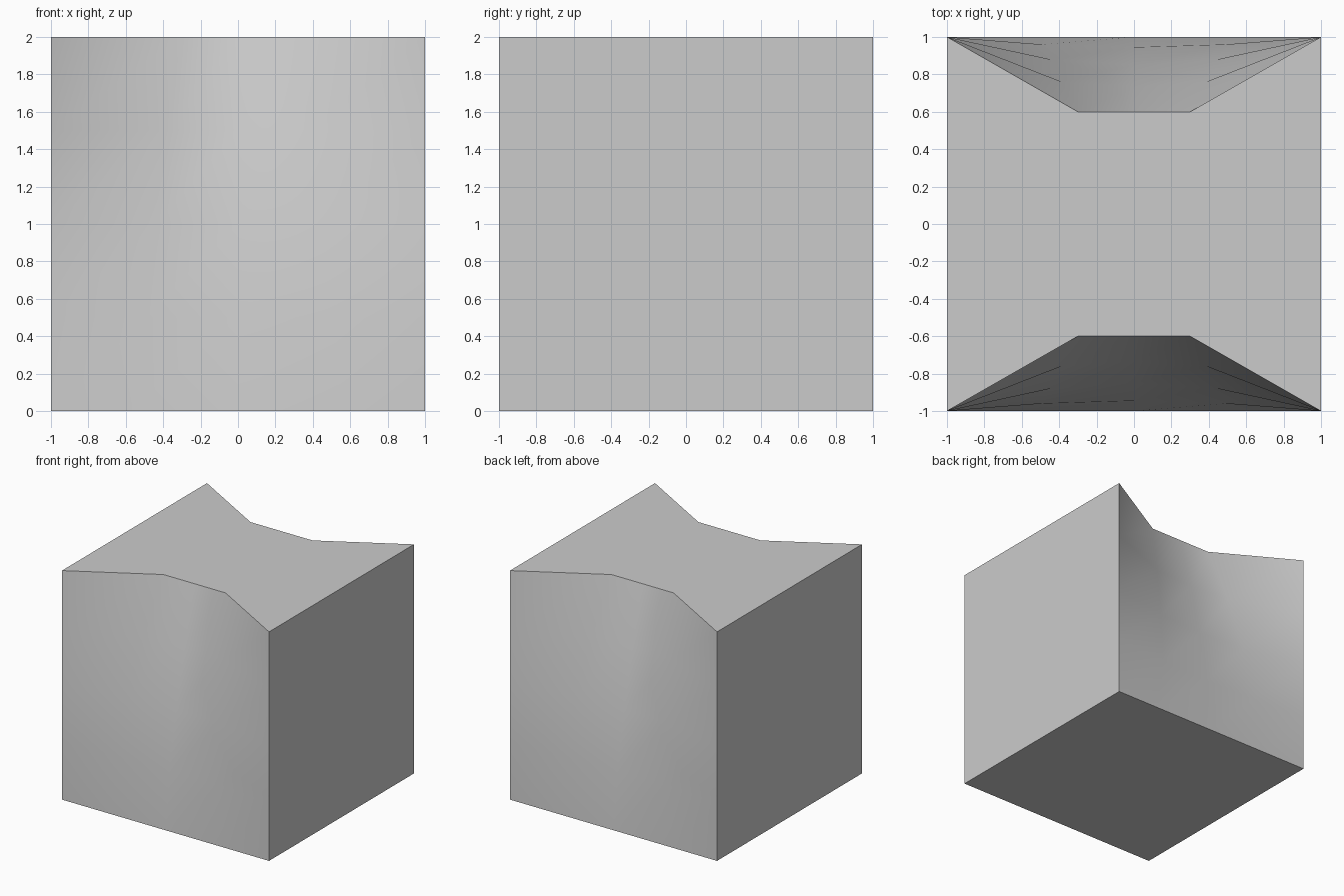
import bpy
import bmesh
import math

if "Cube" in bpy.data.objects:
    bpy.data.objects.remove(bpy.data.objects["Cube"])

# Height, pinch depth, half-width of the waist and depth at the middle
LEVELS = [
    (0.0, 0.0, 0.58, 0.0),
    (0.5, 0.04, 0.49, 0.055),
    (1.0, 0.12, 0.445, 0.15),
    (1.5, 0.24, 0.386, 0.265),
    (2.0, 0.40, 0.30, 0.40),
]


def section(z, depth, w, mid):
    """Square outline whose front and back are pinched inwards."""
    y = 1 - depth
    half = [(-1, -1), (-w, -y), (0, mid - 1), (w, -y), (1, -1)]
    return [(px, py, z) for px, py in half + [(-px, -py) for px, py in half]]


# Loft the sections into one closed block
bm = bmesh.new()
rings = [[bm.verts.new(p) for p in section(*level)] for level in LEVELS]
for low, high in zip(rings, rings[1:]):
    for i in range(10):
        j = (i + 1) % 10
        bm.faces.new((low[i], low[j], high[j], high[i]))
bm.faces.new(rings[-1])
bm.faces.new(rings[0][::-1])
bmesh.ops.recalc_face_normals(bm, faces=bm.faces)

mesh = bpy.data.meshes.new("pinched_block")
bm.to_mesh(mesh)
bm.free()
block = bpy.data.objects.new("pinched_block", mesh)
bpy.context.collection.objects.link(block)

# Plain grey surface
grey = bpy.data.materials.new("light_grey")
grey.diffuse_color = (0.6, 0.6, 0.6, 1)
grey.use_nodes = True
grey.node_tree.nodes["Principled BSDF"].inputs["Base Color"].default_value = grey.diffuse_color
mesh.materials.append(grey)

# Smooth pinched sides, sharp outer edges
bpy.context.view_layer.objects.active = block
block.select_set(True)
bpy.ops.object.shade_smooth_by_angle(angle=math.radians(40))
